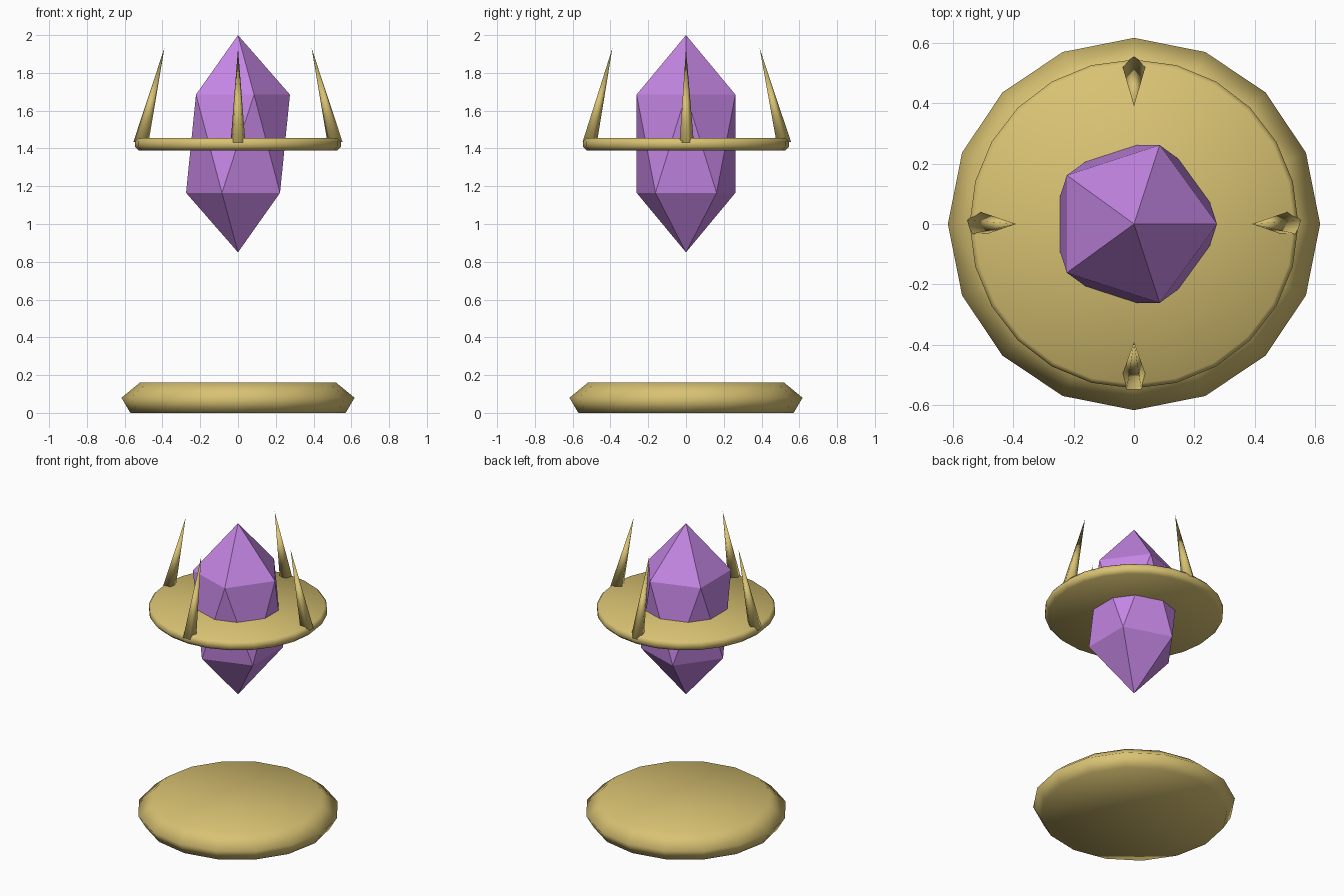
import bpy, bmesh
from math import cos, sin, pi
from mathutils import Vector

cube = bpy.data.objects.get("Cube")
if cube:
    bpy.data.objects.remove(cube, do_unlink=True)


def material(name, rgb):
    mat = bpy.data.materials.new(name)
    mat.use_nodes = True
    mat.diffuse_color = (*rgb, 1)
    mat.node_tree.nodes["Principled BSDF"].inputs["Base Color"].default_value = (*rgb, 1)
    return mat


gold = material("pale gold", (0.69, 0.54, 0.17))
purple = material("crystal purple", (0.56, 0.24, 0.78))


def finish(name, bm, mat, smooth):
    bmesh.ops.recalc_face_normals(bm, faces=bm.faces)
    mesh = bpy.data.meshes.new(name)
    bm.to_mesh(mesh)
    bm.free()
    for face in mesh.polygons:
        face.use_smooth = smooth
    mesh.materials.append(mat)
    obj = bpy.data.objects.new(name, mesh)
    bpy.context.collection.objects.link(obj)
    return obj


def ring(bm, radius, z, sides, turn=0):
    angles = [turn + 2 * pi * i / sides for i in range(sides)]
    return [bm.verts.new((radius * cos(a), radius * sin(a), z)) for a in angles]


def fan(bm, verts, z):
    tip = bm.verts.new((0, 0, z))
    for a, b in zip(verts, verts[1:] + verts[:1]):
        bm.faces.new((a, b, tip))


def turned_disc(name, profile, sides):
    """Closed disc made from (radius, height) rings."""
    bm = bmesh.new()
    rings = [ring(bm, r, z, sides) for r, z in profile]
    for low, high in zip(rings, rings[1:]):
        for i in range(sides):
            j = (i + 1) % sides
            bm.faces.new((low[i], low[j], high[j], high[i]))
    fan(bm, rings[0], profile[0][1])
    fan(bm, rings[-1], profile[-1][1])
    return finish(name, bm, gold, True)


# Floor plinth and floating plate
turned_disc("base_plinth", [(0.57, 0), (0.617, 0.08), (0.52, 0.16)], 16)
turned_disc("floating_plate", [(0.525, 1.39), (0.545, 1.41), (0.545, 1.438), (0.53, 1.455)], 24)

# Crystal: two offset five-sided rings, joined by triangles and pointed at both ends
bm = bmesh.new()
lower = ring(bm, 0.275, 1.165, 5, pi / 5)
upper = ring(bm, 0.275, 1.685, 5)
for i in range(5):
    j = (i + 1) % 5
    bm.faces.new((upper[i], lower[i], upper[j]))
    bm.faces.new((lower[i], lower[j], upper[j]))
fan(bm, lower, 0.85)
fan(bm, upper, 2.0)
finish("crystal", bm, purple, False)

# Four five-sided spikes leaning inward
for side, direction in (("left", (1, 0)), ("right", (-1, 0)), ("back", (0, 1)), ("front", (0, -1))):
    out = Vector((*direction, 0))
    foot = out * 0.515 + Vector((0, 0, 1.425))
    tip = out * 0.39 + Vector((0, 0, 1.93))
    axis = tip - foot
    bm = bmesh.new()
    base = ring(bm, 0.042, 0, 5, pi / 2)
    bm.faces.new(base)
    fan(bm, base, axis.length)
    spike = finish(side + "_spike", bm, gold, True)
    spike.location = foot
    spike.rotation_mode = "QUATERNION"
    spike.rotation_quaternion = Vector((0, 0, 1)).rotation_difference(axis)
